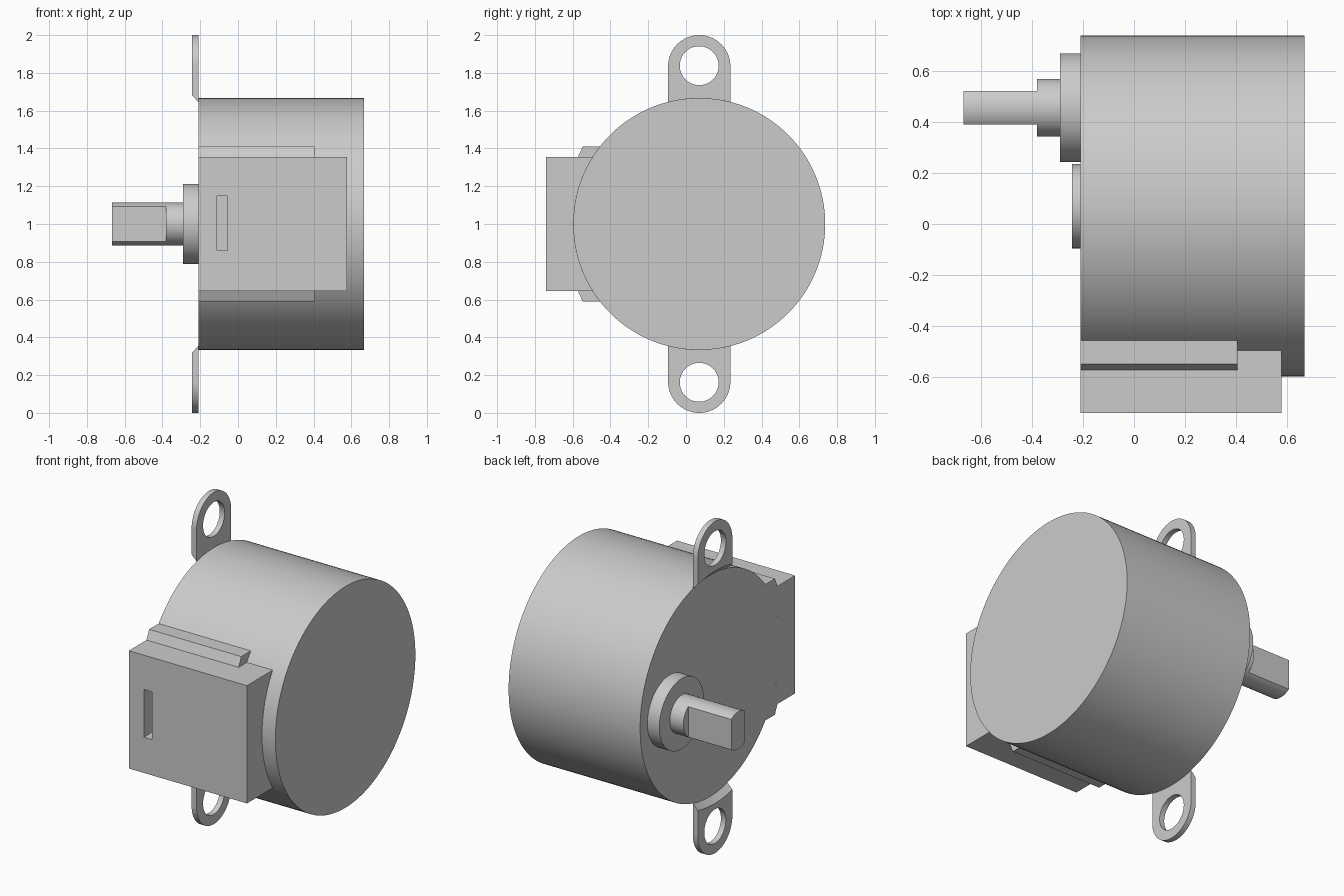
import bpy, bmesh
from math import sin, cos, pi, asin, sqrt, radians

cube = bpy.data.objects.get("Cube")
if cube:
    bpy.data.objects.remove(cube, do_unlink=True)

metal = bpy.data.materials.new("light grey")
metal.use_nodes = True
grey = (0.6, 0.6, 0.6, 1)
metal.diffuse_color = grey
metal.node_tree.nodes["Principled BSDF"].inputs["Base Color"].default_value = grey

CY, CZ, R = 0.07, 1.0, 0.667      # axis and radius of the motor can
FACE = -0.21                      # mounting face


def arc(cy, cz, r, a0, a1, n):
    return [(cy + r * cos(a0 + (a1 - a0) * i / n),
             cz + r * sin(a0 + (a1 - a0) * i / n)) for i in range(n + 1)]


def circle(cy, cz, r, n):
    return arc(cy, cz, r, 0, 2 * pi, n)[:-1]


def prism(name, pts, x0, x1, end_pts=None):
    """Extrude a (y, z) profile along x, optionally to a second profile."""
    bm = bmesh.new()
    a = [bm.verts.new((x0, y, z)) for y, z in pts]
    b = [bm.verts.new((x1, y, z)) for y, z in end_pts or pts]
    bm.faces.new(a)
    bm.faces.new(b[::-1])
    for i in range(len(a)):
        bm.faces.new((a[i], b[i], b[i - 1], a[i - 1]))
    bmesh.ops.recalc_face_normals(bm, faces=bm.faces)
    mesh = bpy.data.meshes.new(name)
    bm.to_mesh(mesh)
    bm.free()
    mesh.materials.append(metal)
    ob = bpy.data.objects.new(name, mesh)
    bpy.context.collection.objects.link(ob)
    parts.append(ob)
    return ob


def cut(ob, pts, x0, x1):
    cutter = prism("cutter", pts, x0, x1)
    parts.remove(cutter)
    mod = ob.modifiers.new("cut", "BOOLEAN")
    mod.operation, mod.solver, mod.object = "DIFFERENCE", "EXACT", cutter
    bpy.context.view_layer.objects.active = ob
    bpy.ops.object.modifier_apply(modifier=mod.name)
    bpy.data.objects.remove(cutter, do_unlink=True)


parts = []

# Motor can, offset boss and shaft
SY = 0.455
prism("motor_can", circle(CY, CZ, R, 128), FACE, R)
prism("shaft_boss", circle(SY, CZ, 0.213, 64), -0.29, FACE)
prism("shaft_collar", circle(SY, CZ, 0.113, 48), -0.38, -0.29)

# Shaft tip with two flats
half = asin(0.066 / 0.113)
tip = [p for mid in (pi / 2, 3 * pi / 2)
       for p in arc(SY, CZ, 0.113, mid - half, mid + half, 12)]
prism("shaft_tip", tip, -R, -0.38)

# Cable housing hugging the can, with a slot in its front
a = asin(0.355 / R)
hug = arc(CY, CZ, R, pi - a, pi + a, 32)
housing = prism("cable_housing",
                hug + [(-0.74, CZ - 0.355), (-0.74, CZ + 0.355)], FACE, 0.578)
cut(housing, [(-0.8, 0.86), (-0.62, 0.86), (-0.62, 1.148), (-0.8, 1.148)],
    -0.11, -0.055)

# Mirrored parts above and below
for side, s in (("upper", 1), ("lower", -1)):
    def flip(pts):
        return [(y, CZ + s * z) for y, z in pts]

    # Housing lip
    lip = arc(CY, 0, R, pi - asin(0.41 / R), pi - a, 8)
    prism(side + "_housing_lip",
          flip(lip + [(-0.572, 0.355), (-0.547, 0.41)]), FACE, 0.405)

    # Mounting ear with a bevelled root and a screw hole
    w, ez = 0.165, 0.835

    def ear_outline(r):
        b = asin(w / r)
        return flip(arc(CY, ez, w, 0, pi, 32)
                    + arc(CY, 0, r, pi / 2 + b, pi / 2 - b, 16))

    ear = prism(side + "_mounting_ear", ear_outline(R), FACE, -0.243,
                ear_outline(0.7))
    cut(ear, flip(circle(CY, ez + 0.003, 0.103, 48)), -0.3, -0.15)

# Smooth the round walls, keep edges sharp
bpy.ops.object.select_all(action="DESELECT")
for ob in parts:
    ob.select_set(True)
bpy.context.view_layer.objects.active = parts[0]
bpy.ops.object.shade_smooth_by_angle(angle=radians(30))
